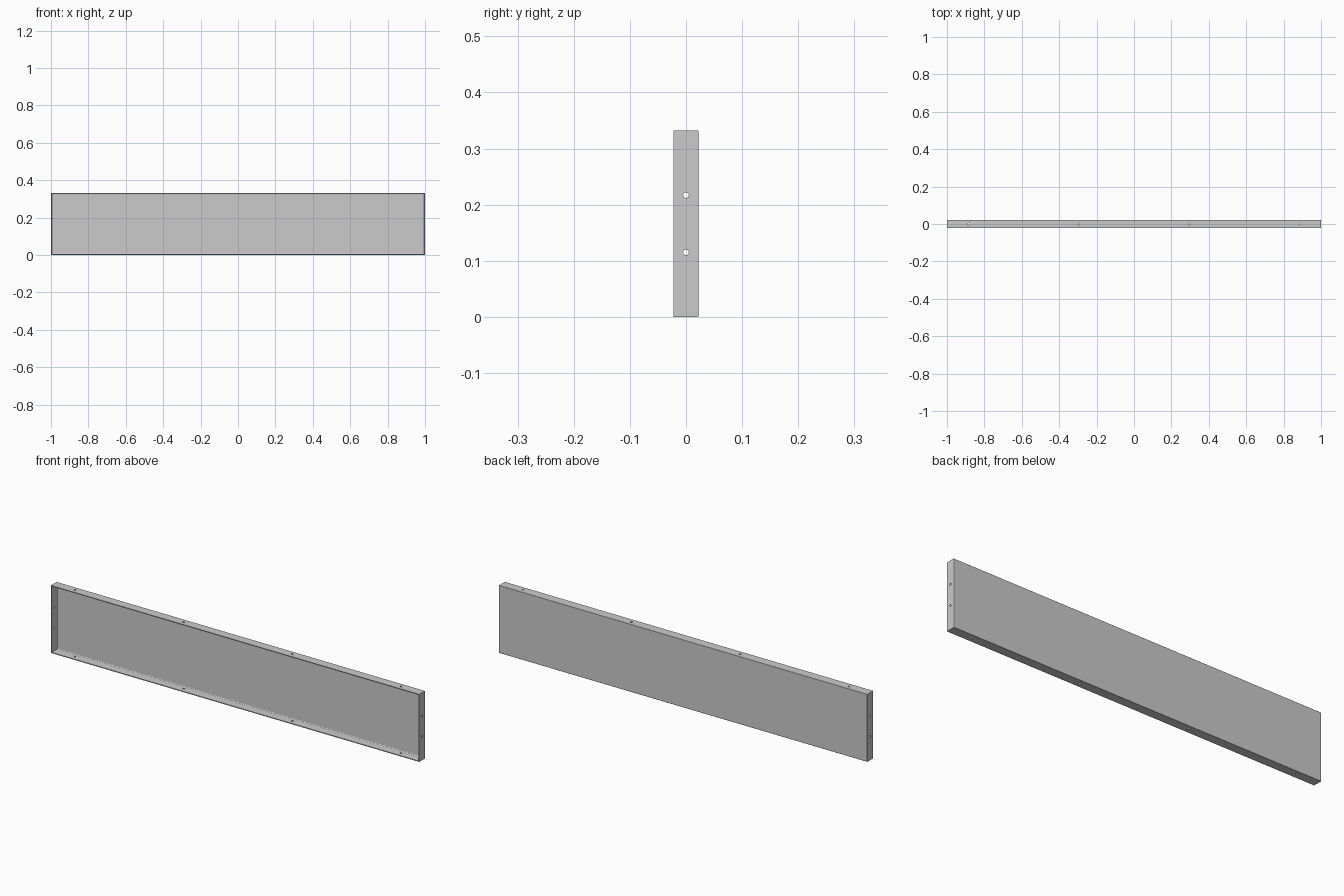
import bpy, bmesh, math
from mathutils import Matrix, Vector

if "Cube" in bpy.data.objects:
    bpy.data.objects.remove(bpy.data.objects["Cube"])

L, D, H = 2.0, 0.045, 0.332      # outer size
T = 0.004                        # sheet thickness
HOLE_R = 0.005


def make_object(name, bm):
    mesh = bpy.data.meshes.new(name)
    bmesh.ops.recalc_face_normals(bm, faces=bm.faces)
    bm.to_mesh(mesh)
    bm.free()
    obj = bpy.data.objects.new(name, mesh)
    bpy.context.collection.objects.link(obj)
    return obj


def box(name, lo, hi, back_bevel):
    """Box whose four edges on the back (+y) side are rounded like a sheet bend."""
    lo, hi = Vector(lo), Vector(hi)
    bm = bmesh.new()
    bmesh.ops.create_cube(bm, size=1)
    bmesh.ops.scale(bm, vec=hi - lo, verts=bm.verts)
    bmesh.ops.translate(bm, vec=(lo + hi) / 2, verts=bm.verts)
    edges = [e for e in bm.edges if all(abs(v.co.y - hi.y) < 1e-5 for v in e.verts)]
    bmesh.ops.bevel(bm, geom=edges, offset=back_bevel, segments=3,
                    profile=0.5, affect='EDGES')
    return make_object(name, bm)


def cut(target, cutter):
    cutter.hide_render = True
    mod = target.modifiers.new("cut", 'BOOLEAN')
    mod.operation = 'DIFFERENCE'
    mod.solver = 'EXACT'
    mod.object = cutter
    bpy.context.view_layer.objects.active = target
    bpy.ops.object.modifier_apply(modifier=mod.name)
    bpy.data.objects.remove(cutter)


# Folded panel with an open front
panel = box("tray_panel", (-L / 2, -D / 2, 0), (L / 2, D / 2, H), 0.002)
cut(panel, box("hollow", (-L / 2 + T, -D, T), (L / 2 - T, D / 2 - T, H - T), 0.004))

# Fixing holes through the top, bottom and end flanges
bm = bmesh.new()


def drill(location, axis):
    rot = Matrix.Rotation(math.pi / 2, 4, 'Y') if axis == 'X' else Matrix.Identity(4)
    bmesh.ops.create_cone(bm, cap_ends=True, segments=24, radius1=HOLE_R,
                          radius2=HOLE_R, depth=0.03,
                          matrix=Matrix.Translation(location) @ rot)


for x in (-0.885, -0.295, 0.295, 0.885):
    for z in (0, H):
        drill((x, 0, z), 'Z')
for z in (0.115, 0.217):
    for x in (-L / 2, L / 2):
        drill((x, 0, z), 'X')
cut(panel, make_object("hole_cutters", bm))
